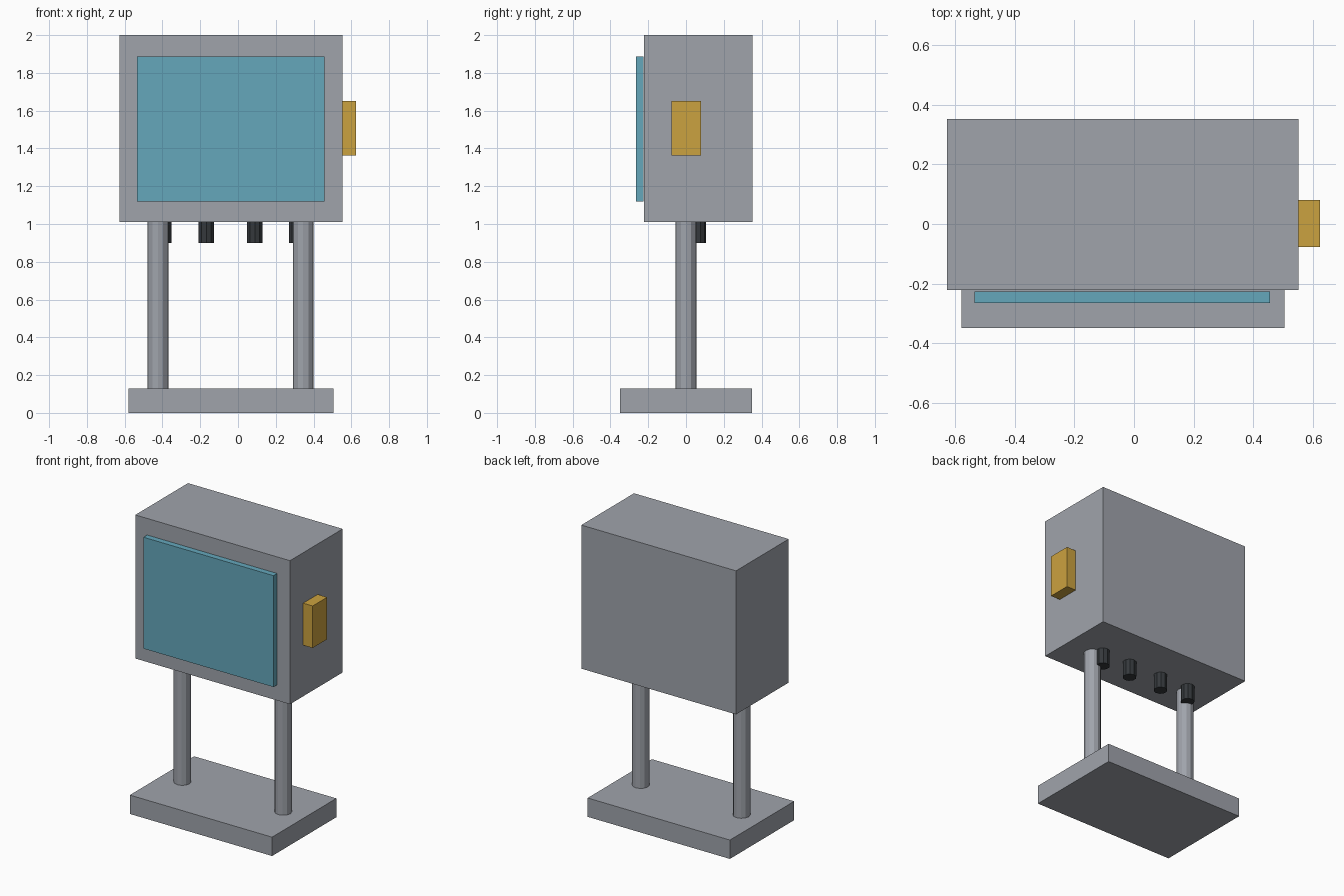
import bpy, bmesh
from mathutils import Matrix, Vector

if "Cube" in bpy.data.objects:
    bpy.data.objects.remove(bpy.data.objects["Cube"])


def material(name, color):
    m = bpy.data.materials.new(name)
    m.diffuse_color = (*color, 1)
    m.use_nodes = True
    m.node_tree.nodes["Principled BSDF"].inputs["Base Color"].default_value = m.diffuse_color
    return m


GREY = material("grey metal", (0.35, 0.37, 0.41))
TEAL = material("teal screen", (0.13, 0.39, 0.50))
AMBER = material("amber plastic", (0.60, 0.36, 0.05))
DARK = material("dark rubber", (0.035, 0.04, 0.045))


def finish(name, bm, mat):
    mesh = bpy.data.meshes.new(name)
    bm.to_mesh(mesh)
    bm.free()
    mesh.materials.append(mat)
    obj = bpy.data.objects.new(name, mesh)
    bpy.context.collection.objects.link(obj)


def box(name, lo, hi, mat):
    lo, hi = Vector(lo), Vector(hi)
    bm = bmesh.new()
    bmesh.ops.create_cube(bm, size=1, matrix=Matrix.Translation((lo + hi) / 2)
                          @ Matrix.Diagonal((*(hi - lo), 1)))
    finish(name, bm, mat)


def cylinder(name, x, y, z0, z1, r, sides, mat):
    bm = bmesh.new()
    bmesh.ops.create_cone(bm, cap_ends=True, segments=sides, radius1=r, radius2=r,
                          depth=z1 - z0,
                          matrix=Matrix.Translation((x, y, (z0 + z1) / 2)))
    finish(name, bm, mat)


# Base, cabinet, screen and side box
box("base", (-0.58, -0.35, 0), (0.505, 0.35, 0.13), GREY)
box("cabinet", (-0.628, -0.222, 1.01), (0.552, 0.352, 2.0), GREY)
box("screen", (-0.535, -0.266, 1.12), (0.457, -0.226, 1.888), TEAL)
box("side_box", (0.552, -0.078, 1.362), (0.624, 0.08, 1.652), AMBER)

# Two legs
for side, x in (("left", -0.424), ("right", 0.345)):
    cylinder(side + "_leg", x, 0, 0.13, 1.01, 0.055, 12, GREY)

# Row of cable glands under the cabinet
for i, x in enumerate((-0.394, -0.168, 0.089, 0.311)):
    cylinder(f"cable_gland_{i + 1}", x, 0.062, 0.90, 1.01, 0.044, 10, DARK)
